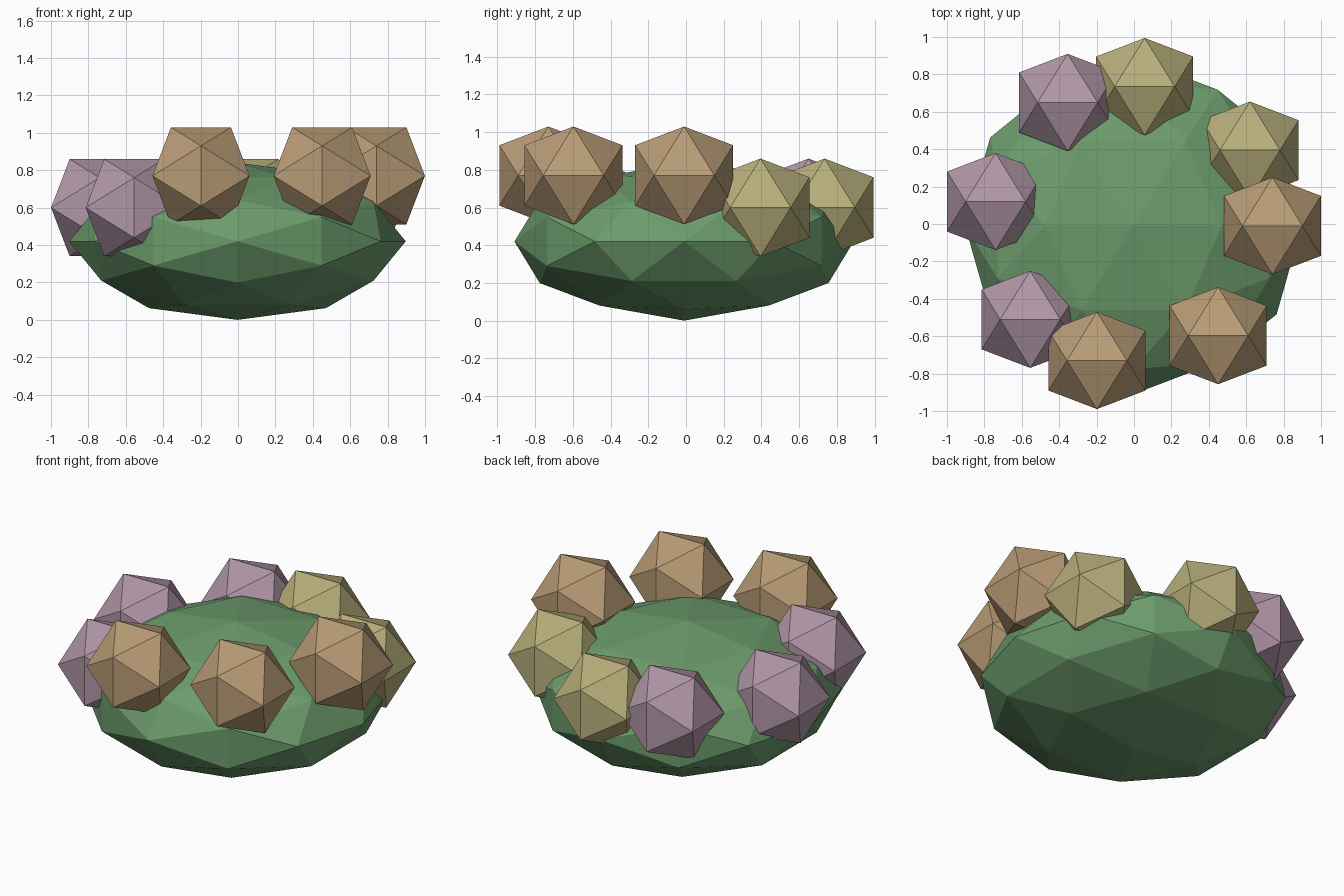
import bpy, bmesh
from mathutils import Vector
from itertools import combinations

if "Cube" in bpy.data.objects:
    bpy.data.objects.remove(bpy.data.objects["Cube"])


def material(name, rgb):
    m = bpy.data.materials.new(name)
    m.diffuse_color = (*rgb, 1)
    m.use_nodes = True
    m.node_tree.nodes["Principled BSDF"].inputs["Base Color"].default_value = m.diffuse_color
    return m


def ico_points(rounded=False):
    # Unit icosahedron with its top edge along x; optional edge midpoints pushed to the sphere
    phi = (1 + 5 ** 0.5) / 2
    pts = []
    for s in (-1, 1):
        for t in (-phi, phi):
            pts += [Vector((s, 0, t)), Vector((0, t, s)), Vector((t, s, 0))]
    mids = [a + b for a, b in combinations(pts, 2) if (a - b).length < 2.01]
    return [p.normalized() for p in pts + (mids if rounded else [])]


def add_solid(name, points, centre, size, mat):
    bm = bmesh.new()
    for p in points:
        bm.verts.new((p.x * size[0], p.y * size[1], p.z * size[2]))
    bmesh.ops.convex_hull(bm, input=bm.verts[:])
    bmesh.ops.recalc_face_normals(bm, faces=bm.faces[:])
    me = bpy.data.meshes.new(name)
    bm.to_mesh(me)
    bm.free()
    me.materials.append(mat)
    ob = bpy.data.objects.new(name, me)
    ob.location = centre
    bpy.context.collection.objects.link(ob)
    return ob


green = material("green", (0.15, 0.33, 0.15))
brown = material("brown", (0.48, 0.33, 0.18))
purple = material("purple", (0.44, 0.31, 0.39))
yellow = material("yellow", (0.48, 0.43, 0.20))

# Flattened bush
add_solid("bush", ico_points(True), (-0.003, -0.01, 0.42), (0.9, 0.9, 0.42), green)

# Ring of blossoms: front ones sit higher
r = 0.305
blossoms = [
    (brown, 0.77, [(0.74, -0.01), (0.45, -0.597), (-0.198, -0.73)]),
    (purple, 0.60, [(-0.555, -0.51), (-0.74, 0.12), (-0.355, 0.65)]),
    (yellow, 0.60, [(0.057, 0.735), (0.62, 0.395)]),
]
for mat, z, spots in blossoms:
    for i, (x, y) in enumerate(spots):
        add_solid(f"{mat.name}_blossom_{i + 1}", ico_points(), (x, y, z), (r, r, r), mat)
